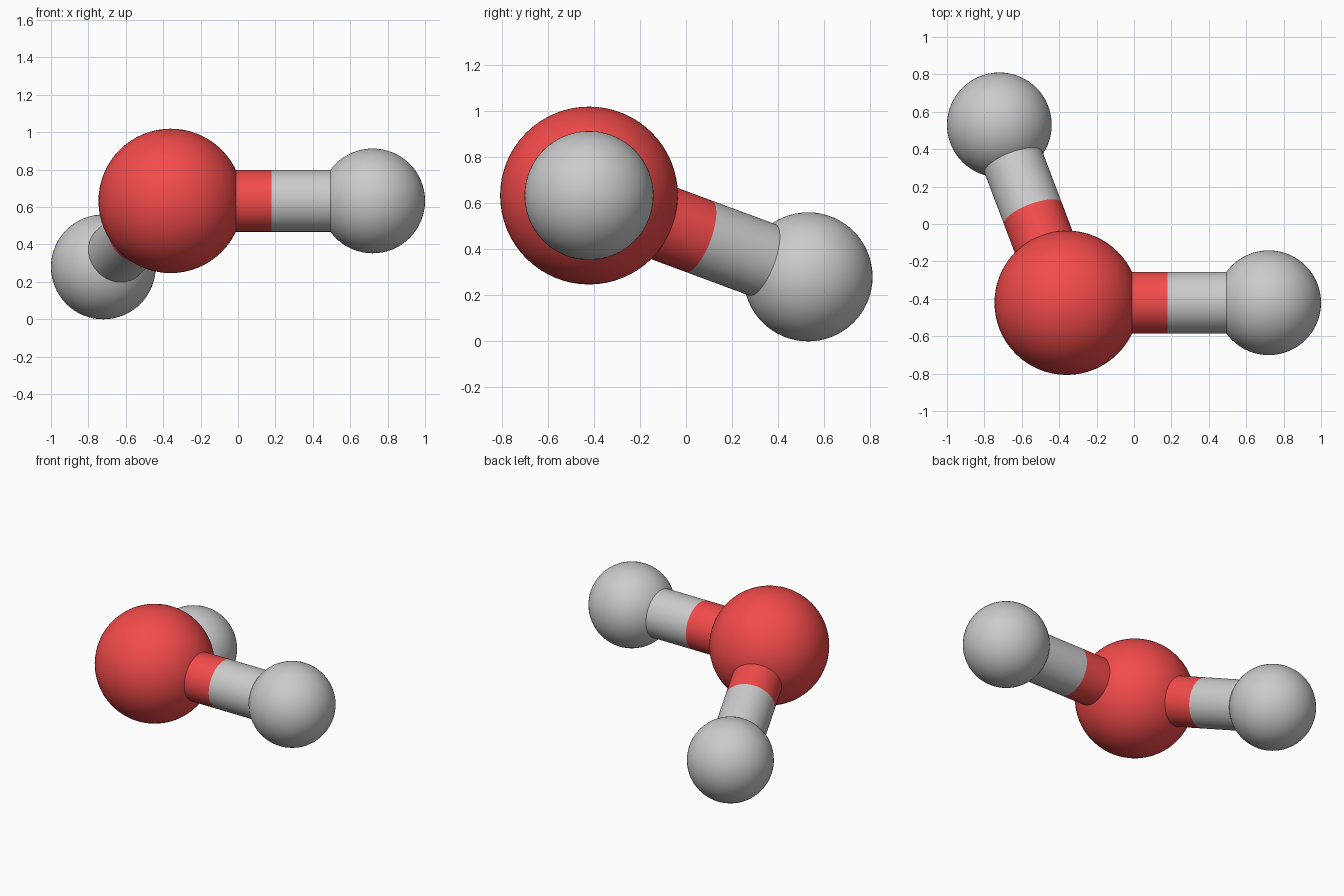
import bpy
import math
from mathutils import Vector

if "Cube" in bpy.data.objects:
    bpy.data.objects.remove(bpy.data.objects["Cube"])

OXYGEN = Vector((-0.36, -0.421, 0.633))
HYDROGENS = [Vector((0.72, -0.421, 0.633)), Vector((-0.72, 0.53, 0.28))]
R_OXYGEN, R_HYDROGEN, R_BOND = 0.386, 0.28, 0.165

red = bpy.data.materials.new("red")
red.diffuse_color = (0.9, 0.07, 0.07, 1.0)
red.use_nodes = True
red.node_tree.nodes["Principled BSDF"].inputs["Base Color"].default_value = red.diffuse_color


def finish(name, material=None):
    obj = bpy.context.object
    obj.name = name
    if material:
        obj.data.materials.append(material)
    bpy.ops.object.shade_smooth_by_angle(angle=math.radians(35))
    return obj


def atom(name, centre, radius, material=None):
    bpy.ops.mesh.primitive_uv_sphere_add(segments=64, ring_count=32, radius=radius, location=centre)
    return finish(name, material)


def bond_half(name, start, end, material=None):
    axis = end - start
    bpy.ops.mesh.primitive_cylinder_add(vertices=64, radius=R_BOND, depth=axis.length,
                                        location=(start + end) / 2,
                                        rotation=axis.to_track_quat('Z', 'Y').to_euler())
    return finish(name, material)


# Large central ball
atom("oxygen_ball", OXYGEN, R_OXYGEN, red)

# Each small ball with its two-coloured stick, split halfway
for i, centre in enumerate(HYDROGENS, 1):
    atom(f"hydrogen_ball_{i}", centre, R_HYDROGEN)
    middle = (OXYGEN + centre) / 2
    bond_half(f"bond_{i}_red_half", OXYGEN, middle, red)
    bond_half(f"bond_{i}_grey_half", middle, centre)
